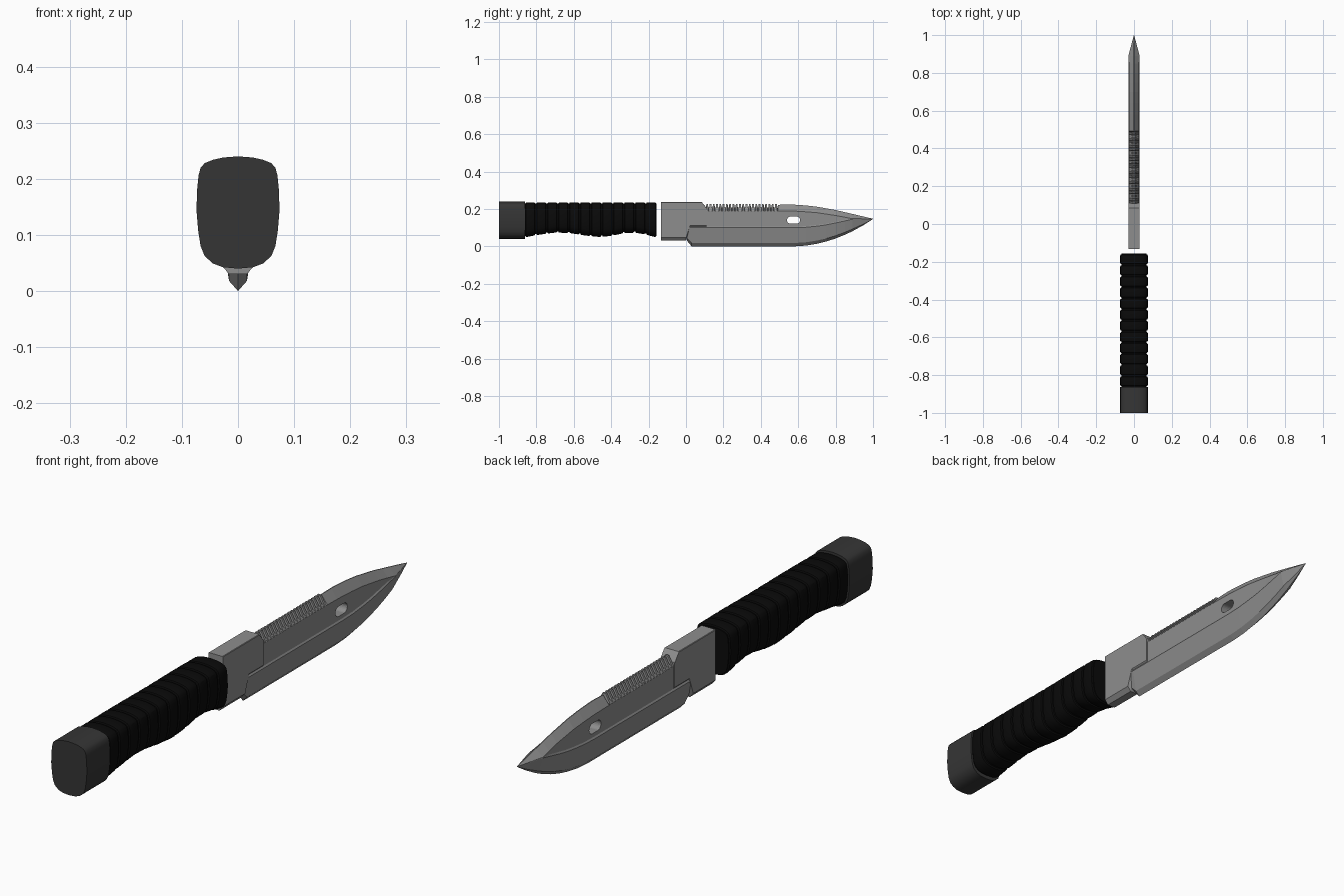
import bpy, bmesh, math

if "Cube" in bpy.data.objects:
    bpy.data.objects.remove(bpy.data.objects["Cube"])


def material(name, r, g, b):
    m = bpy.data.materials.new(name)
    m.diffuse_color = (r, g, b, 1)
    m.use_nodes = True
    m.node_tree.nodes["Principled BSDF"].inputs["Base Color"].default_value = m.diffuse_color
    return m


STEEL = material("steel grey", 0.27, 0.27, 0.27)
CAP = material("dark grey", 0.036, 0.036, 0.036)
RUBBER = material("black rubber", 0.003, 0.003, 0.003)


def lerp(table, y):
    """Linear lookup in a list of (y, value) pairs."""
    if y <= table[0][0]:
        return table[0][1]
    for (a, va), (b, vb) in zip(table, table[1:]):
        if y <= b:
            return va + (vb - va) * (y - a) / (b - a)
    return table[-1][1]


def loft(name, rings, mat, angle):
    """Skin a list of equal-length closed rings and cap both ends."""
    bm = bmesh.new()
    loops = [[bm.verts.new(p) for p in ring] for ring in rings]
    n = len(loops[0])
    for a, b in zip(loops, loops[1:]):
        for i in range(n):
            j = (i + 1) % n
            bm.faces.new((a[i], a[j], b[j], b[i]))
    bm.faces.new(loops[0])
    bm.faces.new(loops[-1])
    bmesh.ops.recalc_face_normals(bm, faces=bm.faces)
    me = bpy.data.meshes.new(name)
    bm.to_mesh(me)
    bm.free()
    me.materials.append(mat)
    ob = bpy.data.objects.new(name, me)
    bpy.context.collection.objects.link(ob)
    bpy.ops.object.select_all(action='DESELECT')
    ob.select_set(True)
    bpy.context.view_layer.objects.active = ob
    if angle:
        bpy.ops.object.shade_smooth_by_angle(angle=math.radians(angle))
    return ob


def mirrored(y, half):
    """Closed ring from right-half (x, z) points, bottom to top."""
    left = [(-x, z) for x, z in reversed(half) if x > 0]
    return [(x, y, z) for x, z in half + left]


# Rounded grip section: (width fraction, height fraction), bottom to top
GRIP = [(0, 0), (.36, .012), (.60, .045), (.80, .11), (.90, .20), (.96, .34),
        (1, .52), (.985, .70), (.95, .83), (.90, .90), (.80, .94),
        (.60, .97), (.36, .99), (0, 1)]


def grip_ring(y, width, z0, z1):
    return mirrored(y, [(u * width, z0 + v * (z1 - z0)) for u, v in GRIP])


# Pommel cap
loft("pommel", [grip_ring(y, .074, .04, .24) for y in (-1, -.862)], CAP, 35)

# Ribbed handle with finger swells along the underside
UNDER = [(-.862, .048), (-.80, .06), (-.70, .074), (-.62, .071), (-.54, .058),
         (-.46, .05), (-.40, .056), (-.33, .071), (-.27, .073), (-.22, .064), (-.157, .048)]
rings, COUNT = [], 12
pitch = (.862 - .157) / COUNT
for i in range(COUNT):
    y0 = -.862 + i * pitch
    for f, d in ((0, .006), (.06, .006), (.10, .001), (.16, 0), (.5, 0),
                 (.84, 0), (.90, .001), (.94, .006)):
        y = y0 + f * pitch
        rings.append(grip_ring(y, .073 - d, lerp(UNDER, y) + d, .235 - d))
rings.append(grip_ring(-.157, .067, .054, .229))
loft("handle", rings, RUBBER, 30)

# Block at the root of the blade, with chamfered underside and sloped front
block = []
for y, z0, z1 in ((-.133, .03, .236), (0, .03, .236), (.022, .095, .236),
                  (.085, .236 - .141, .236), (.11, .095, .205)):
    block.append(mirrored(y, [(.016, z0), (.03, z0 + .017), (.03, z1 - .002), (.028, z1)]))
loft("blade_block", block, STEEL, 0)

# Blade outline curves
EDGE = [(.005, .03), (.03, 0), (.58, 0), (.64, .004), (.7, .014), (.75, .026),
        (.8, .042), (.85, .062), (.89, .081), (.95, .114), (1, .146)]
LOW = [(.58, .10), (.64, .102), (.7, .108), (.75, .115), (.8, .125), (.89, .145), (1, .1465)]
HIGH = [(.5, .19), (.6, .188), (.7, .18), (.8, .165), (.89, .148), (1, .147)]
SPINE = [(.49, .222), (.55, .224), (.6, .222), (.65, .218), (.7, .212),
         (.8, .194), (.9, .171), (1, .1475)]
THICK = [(.89, .03), (1, .0006)]


def blade_ring(y, top=None, ridge=.0015):
    zb, zl, zh, t = lerp(EDGE, y), lerp(LOW, y), lerp(HIGH, y), lerp(THICK, y)
    zt = top or lerp(SPINE, y)
    fade = min(1, (zh - zl) / .03)
    inner = t - .004 * fade * t / .03
    return mirrored(y, [(0, zb), (.53 * t, zb + .18 * (zl - zb)), (t, zl),
                        (inner, zl + min(.006, (zh - zl) / 2)), (inner, zh),
                        (min(ridge, inner * .5), zt)])


rings = [blade_ring(y, .2) for y in (.005, .03, .10)]
# Saw teeth along the spine
TEETH = 22
step = .385 / TEETH
for i in range(TEETH):
    y = .102 + i * step
    for f, z in ((0, .208), (.3, .208), (.4, .226), (.9, .226)):
        rings.append(blade_ring(y + f * step, z, .006))
rings.append(blade_ring(.488, .205))
# Sharpened forward half
for y in (.492, .55, .58, .64, .7, .75, .8, .85, .89, .95, 1):
    rings.append(blade_ring(y))
blade = loft("blade", rings, STEEL, 0)

# Slot cut through the blade
slot = []
for x in (-.1, .1):
    ring = []
    for k in range(24):
        a = 2 * math.pi * (k + .5) / 24
        side = 1 if math.cos(a) > 0 else -1
        ring.append((x, .575 + side * .016 + .019 * math.cos(a), .14 + .019 * math.sin(a)))
    slot.append(ring)
cutter = loft("slot_cutter", slot, STEEL, 0)
cutter.hide_render = True
mod = blade.modifiers.new("slot", 'BOOLEAN')
mod.operation, mod.solver, mod.object = 'DIFFERENCE', 'EXACT', cutter
bpy.context.view_layer.objects.active = blade
bpy.ops.object.modifier_apply(modifier="slot")
bpy.data.objects.remove(cutter)
